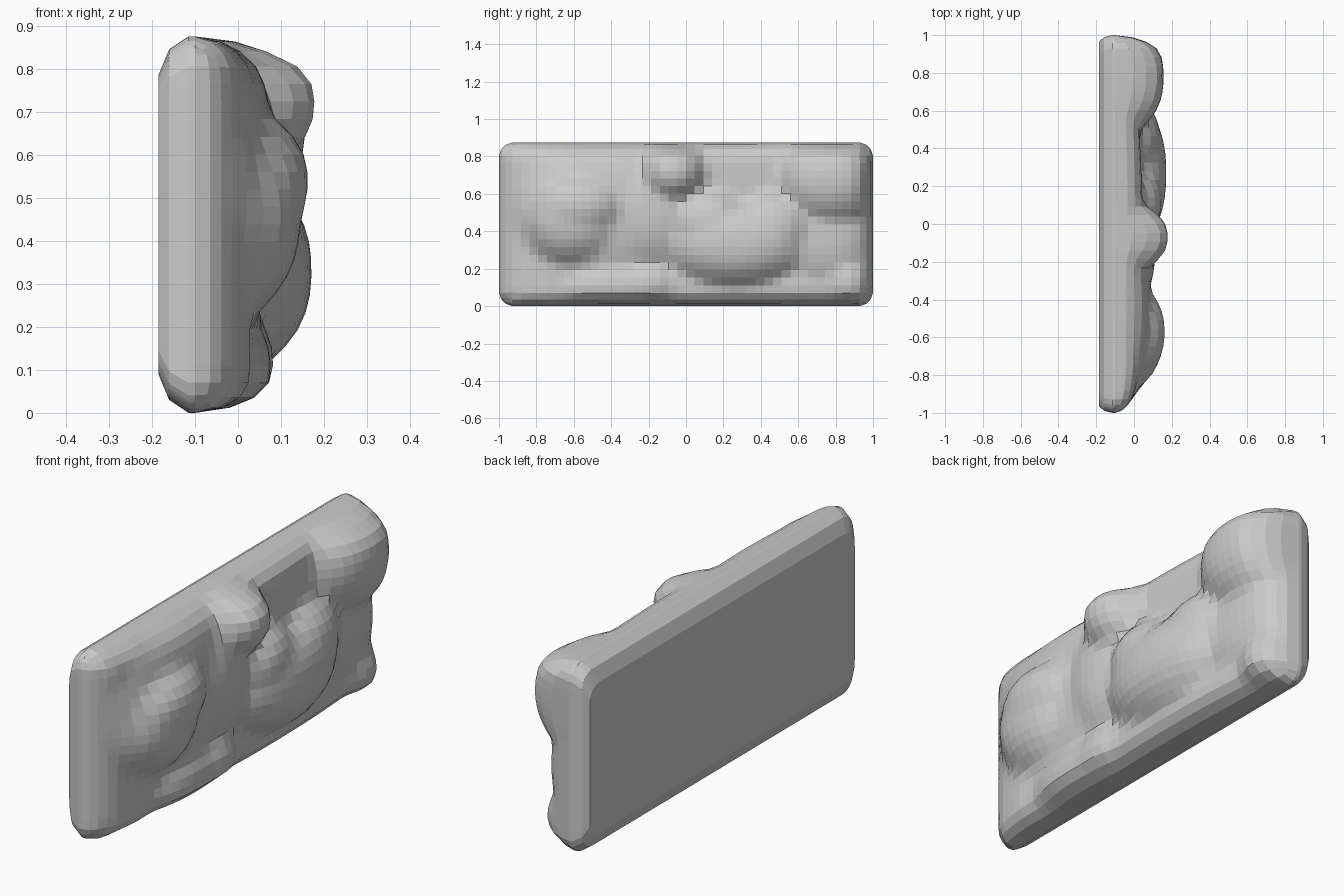
import bpy, bmesh, math

if "Cube" in bpy.data.objects:
    bpy.data.objects.remove(bpy.data.objects["Cube"])

ZTOP, BACK, RIM = 0.875, -0.185, -0.10
ZC = ZTOP / 2

# rock bumps: centre y, centre z, radius y, radius z, peak x
BUMPS = [
    (-0.45, 0.52, 0.50, 0.38, 0.090),   # broad swell on the left
    (-0.61, 0.46, 0.27, 0.25, 0.150),   # boulder on the left
    (-0.57, 0.54, 0.27, 0.18, 0.168),   # its upper shoulder
    (-0.36, 0.10, 0.32, 0.14, 0.082),   # low ledge on the left
    (-0.20, 0.12, 0.15, 0.12, 0.088),   # blunt end of the ledge
    (-0.07, 0.72, 0.18, 0.17, 0.185),   # knob at the top
    (-0.18, 0.50, 0.22, 0.30, 0.115),   # middle ridge
    (0.27, 0.33, 0.40, 0.24, 0.176),    # large central boulder
    (0.12, 0.45, 0.22, 0.18, 0.150),    # its upper left lobe
    (0.46, 0.42, 0.22, 0.20, 0.140),    # its upper right lobe
    (0.78, 0.68, 0.29, 0.26, 0.162),    # upper right block
    (0.72, 0.36, 0.27, 0.26, 0.080),    # shelf under that block
    (0.87, 0.12, 0.13, 0.13, 0.080),    # small corner knob
    (0.30, 0.10, 0.65, 0.14, 0.060),    # foot of the slab
]


def soft_max(a, b, k=0.018):
    t = max(0.0, k - abs(a - b)) / k
    return max(a, b) + t * t * k / 4


def height(y, z):
    """Front relief: softly creased union of domes over a sloping base."""
    base = 0.032 + 0.01 * math.sin(5 * y + 1)
    base -= 0.05 * max(0.0, (-y - 0.75) / 0.25)
    h = base
    for cy, cz, ry, rz, peak in BUMPS:
        r2 = ((y - cy) / ry) ** 2 + ((z - cz) / rz) ** 2
        if r2 < 1:
            h = soft_max(h, base - 0.02 + (peak - base + 0.015) * (1 - r2 ** 1.25) ** 0.8)
    return h


def roll(d, w):
    t = min(1.0, max(0.0, d / w))
    return math.sqrt(1 - (1 - t) ** 2)


def lines(lo, hi, n):
    inner = [lo + 0.07 + (hi - lo - 0.14) * i / n for i in range(n + 1)]
    return [lo, lo + 0.012, lo + 0.035] + inner + [hi - 0.035, hi - 0.012, hi]


def round_corner(y, z, r=0.08):
    cy = max(-1 + r, min(1 - r, y))
    cz = max(r, min(ZTOP - r, z))
    dy, dz = y - cy, z - cz
    big, dist = max(abs(dy), abs(dz)), math.hypot(dy, dz)
    k = big / dist if dist > 1e-9 else 1
    return cy + dy * k, cz + dz * k


# relief grid
bm = bmesh.new()
ys, zs = lines(-1, 1, 40), lines(0, ZTOP, 18)
grid = []
for y in ys:
    col = []
    for z in zs:
        f = roll(y + 1, 0.15) * roll(1 - y, 0.10) * roll(z, 0.08) * roll(ZTOP - z, 0.10)
        ry, rz = round_corner(y, z)
        col.append(bm.verts.new((RIM + (height(ry, rz) - RIM) * f, ry, rz)))
    grid.append(col)
for i in range(len(ys) - 1):
    for j in range(len(zs) - 1):
        bm.faces.new((grid[i][j], grid[i + 1][j], grid[i + 1][j + 1], grid[i][j + 1]))

# soften the interior a little
inside = [v for v in bm.verts if not v.is_boundary]
bmesh.ops.smooth_vert(bm, verts=inside, factor=0.35,
                      use_axis_x=True, use_axis_y=False, use_axis_z=False)

# sides and bevelled flat back
edges = [e for e in bm.edges if e.is_boundary]
prev_y, prev_z = 1.0, ZC
for x, hy, hz in ((-0.115, 1.0, ZC), (-0.16, 0.988, ZC - 0.03), (BACK, 0.965, ZC - 0.09)):
    ext = bmesh.ops.extrude_edge_only(bm, edges=edges)["geom"]
    for v in (g for g in ext if isinstance(g, bmesh.types.BMVert)):
        v.co = (x, v.co.y * hy / prev_y, ZC + (v.co.z - ZC) * hz / prev_z)
    edges = [g for g in ext if isinstance(g, bmesh.types.BMEdge) and g.is_boundary]
    prev_y, prev_z = hy, hz
bmesh.ops.contextual_create(bm, geom=edges)
bmesh.ops.recalc_face_normals(bm, faces=bm.faces[:])

mesh = bpy.data.meshes.new("rock_wall")
bm.to_mesh(mesh)
bm.free()
bpy.context.collection.objects.link(bpy.data.objects.new("rock_wall", mesh))
